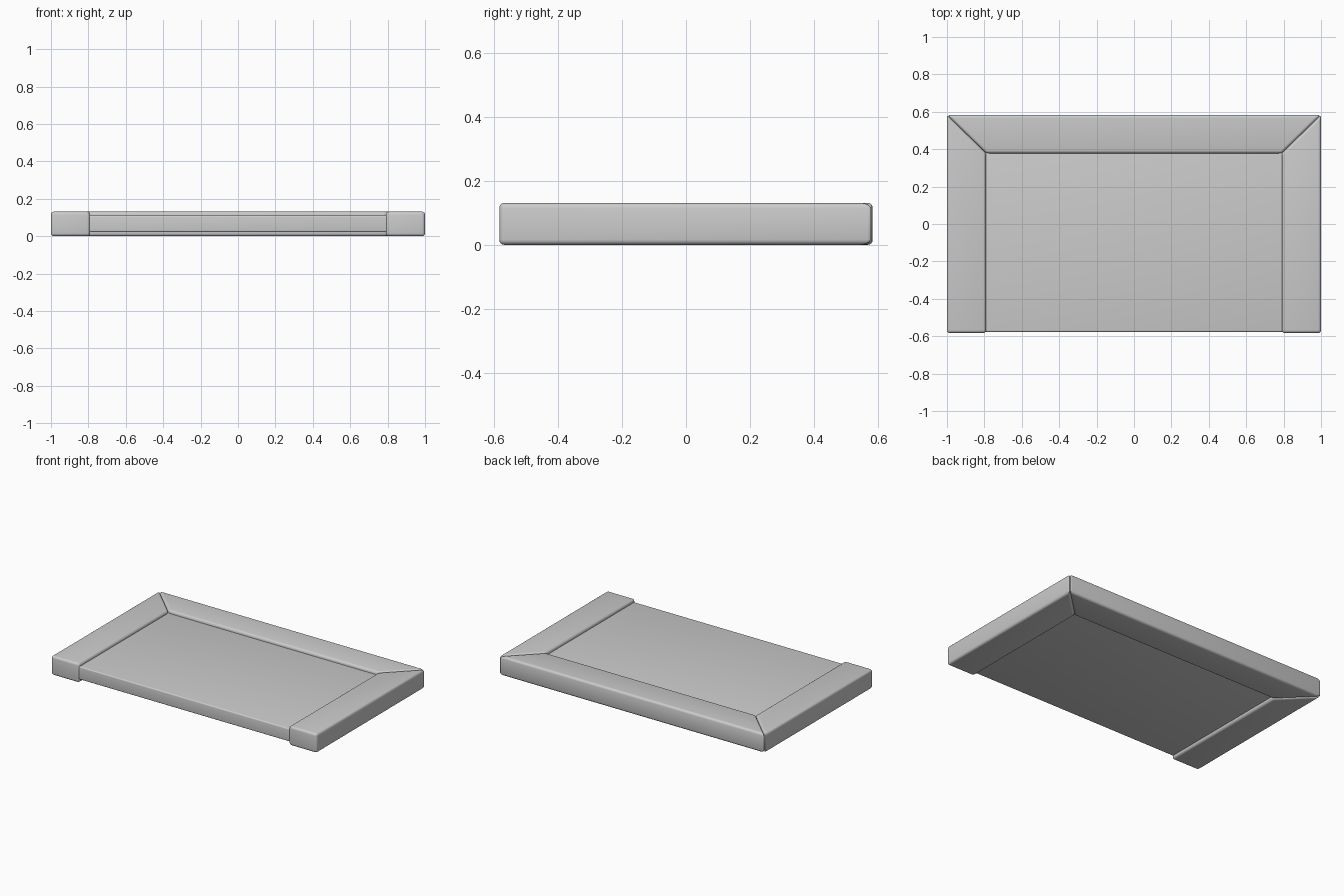
import bpy
import bmesh
from math import radians

cube = bpy.data.objects.get("Cube")
if cube:
    bpy.data.objects.remove(cube, do_unlink=True)

grey = bpy.data.materials.new("light_grey")
grey.use_nodes = True
colour = (0.6, 0.6, 0.6, 1)
grey.diffuse_color = colour
grey.node_tree.nodes["Principled BSDF"].inputs["Base Color"].default_value = colour

# Main dimensions
HALF_X, HALF_Y, TOP = 1.0, 0.583, 0.131
INNER_X, INNER_Y = 0.79, 0.378


def slab(name, outline, bottom, top, radius):
    """Extrude a counter-clockwise plan outline and round its edges."""
    bm = bmesh.new()
    face = bm.faces.new([bm.verts.new((x, y, bottom)) for x, y in outline])
    result = bmesh.ops.extrude_face_region(bm, geom=[face], use_keep_orig=True)
    for v in result["geom"]:
        if isinstance(v, bmesh.types.BMVert):
            v.co.z = top
    bmesh.ops.recalc_face_normals(bm, faces=bm.faces)
    mesh = bpy.data.meshes.new(name)
    bm.to_mesh(mesh)
    bm.free()
    obj = bpy.data.objects.new(name, mesh)
    bpy.context.collection.objects.link(obj)
    mesh.materials.append(grey)

    bevel = obj.modifiers.new("rounded_edges", 'BEVEL')
    bevel.width = radius
    bevel.segments = 4
    bevel.limit_method = 'ANGLE'
    bevel.angle_limit = radians(30)

    bpy.ops.object.select_all(action='DESELECT')
    obj.select_set(True)
    bpy.context.view_layer.objects.active = obj
    bpy.ops.object.modifier_apply(modifier=bevel.name)
    bpy.ops.object.shade_smooth_by_angle(angle=radians(35))
    return obj


# Side rails, mitred at the back
for name, s in (("left_rail", 1), ("right_rail", -1)):
    slab(name, [(s * INNER_X, -HALF_Y), (s * HALF_X, -HALF_Y),
                (s * HALF_X, HALF_Y), (s * INNER_X, INNER_Y)], 0, TOP, 0.016)

# Back rail, mitred at both ends
slab("back_rail", [(-INNER_X, INNER_Y), (INNER_X, INNER_Y),
                   (HALF_X, HALF_Y), (-HALF_X, HALF_Y)], 0, TOP, 0.016)

# Thinner panel tucked into the frame
slab("panel", [(-INNER_X - 0.02, -HALF_Y + 0.006), (INNER_X + 0.02, -HALF_Y + 0.006),
               (INNER_X + 0.02, INNER_Y + 0.02), (-INNER_X - 0.02, INNER_Y + 0.02)],
     0.022, 0.11, 0.008)
